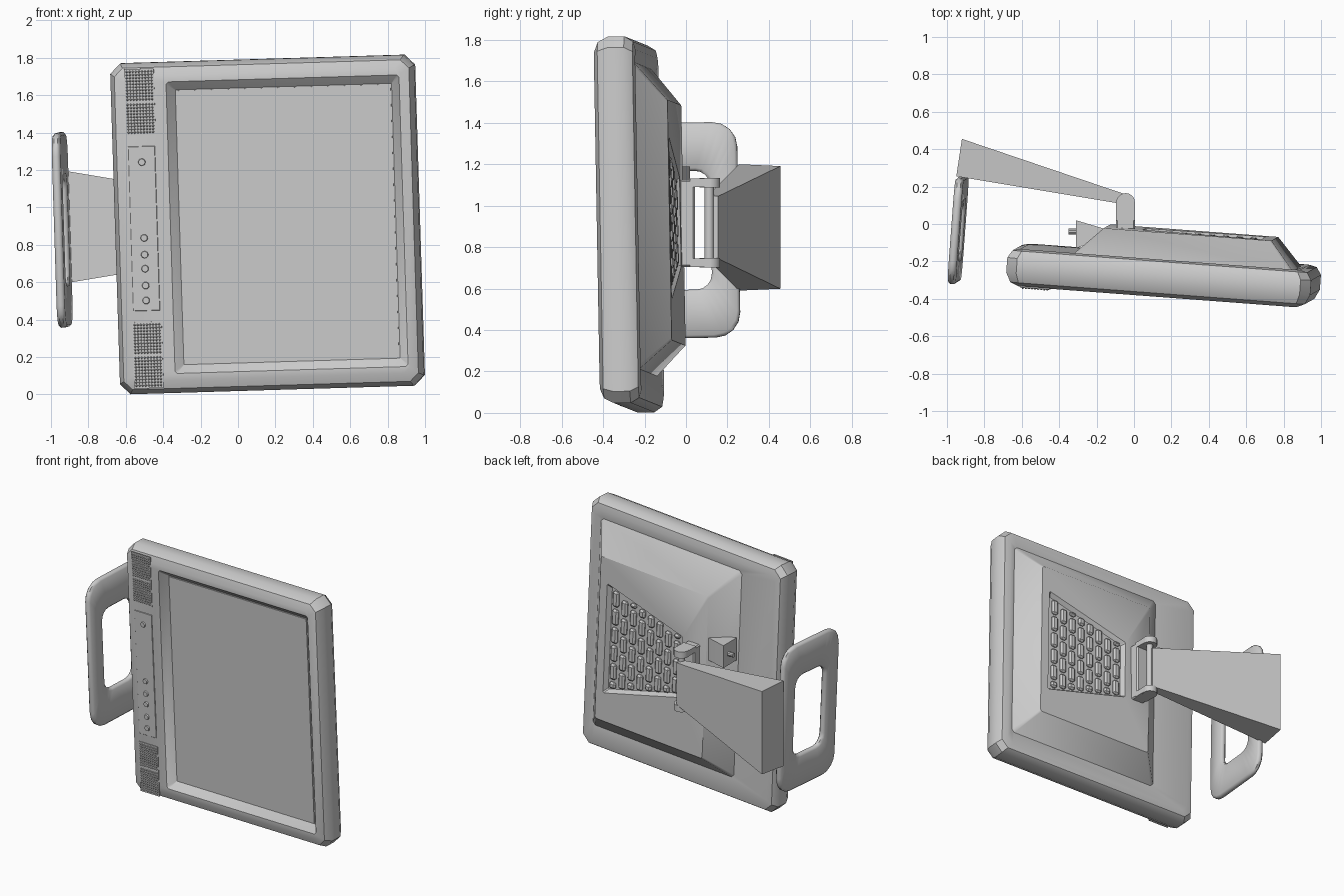
import bpy, bmesh, math
from mathutils import Matrix, Vector, Euler

cube = bpy.data.objects.get("Cube")
if cube:
    bpy.data.objects.remove(cube, do_unlink=True)

grey = bpy.data.materials.new("plain grey")
grey.use_nodes = True
grey.diffuse_color = (0.6, 0.6, 0.6, 1)
grey.node_tree.nodes["Principled BSDF"].inputs["Base Color"].default_value = (0.6, 0.6, 0.6, 1)

# The display and wall ring share a slight tilt
TILT = Euler((0.02, -0.03, -0.075)).to_matrix().to_4x4()
DISPLAY = Matrix.Translation((0.15, -0.375, 0.907)) @ TILT
RING = Matrix.Translation((-0.94, -0.03, 0.88)) @ TILT
WORLD = Matrix.Identity(4)


def finish(name, bm, matrix=WORLD, angle=35):
    bmesh.ops.recalc_face_normals(bm, faces=bm.faces)
    bm.transform(matrix)
    mesh = bpy.data.meshes.new(name)
    bm.to_mesh(mesh)
    bm.free()
    mesh.materials.append(grey)
    mesh.shade_smooth()
    mesh.set_sharp_from_angle(angle=math.radians(angle))
    obj = bpy.data.objects.new(name, mesh)
    bpy.context.collection.objects.link(obj)
    return obj


def loop(x0, x1, h0, h1, r, y, cz=0, n=1):
    """Rounded trapezoid in the xz plane; n=1 chamfers the corners."""
    corners = [(x1 - r, h1 - r), (x0 + r, h0 - r), (x0 + r, r - h0), (x1 - r, r - h1)]
    points = []
    for k, (cx, c) in enumerate(corners):
        for i in range(n + 1):
            a = (k + i / n) * math.pi / 2
            points.append(Vector((cx + r * math.cos(a), y, cz + c + r * math.sin(a))))
    return points


def rect(hw, hh, r, y, cx=0, cz=0, n=1):
    return loop(cx - hw, cx + hw, hh, hh, r, y, cz, n)


def loft(loops, closed=False):
    bm = bmesh.new()
    rings = [[bm.verts.new(p) for p in pts] for pts in loops]
    pairs = list(zip(rings, rings[1:]))
    if closed:
        pairs.append((rings[-1], rings[0]))
    else:
        bm.faces.new(rings[0])
        bm.faces.new(rings[-1])
    for a, b in pairs:
        for i in range(len(a)):
            j = (i + 1) % len(a)
            bm.faces.new((a[i], a[j], b[j], b[i]))
    return bm


def add_box(bm, center, size):
    m = Matrix.Translation(center) @ Matrix.Diagonal((*size, 1))
    return bmesh.ops.create_cube(bm, size=1, matrix=m)["verts"]


def add_cone(bm, center, r1, r2, depth, sides, axis="Z"):
    rot = {"Z": WORLD, "Y": Matrix.Rotation(math.pi / 2, 4, "X"),
           "X": Matrix.Rotation(math.pi / 2, 4, "Y")}[axis]
    bmesh.ops.create_cone(bm, cap_ends=True, segments=sides, radius1=r1, radius2=r2,
                          depth=depth, matrix=Matrix.Translation(center) @ rot)


def bevel(bm, width, segments=1):
    edges = [e for e in bm.edges if e.calc_face_angle(0) > 0.6]
    bmesh.ops.bevel(bm, geom=edges, offset=width, segments=segments, affect="EDGES", profile=0.5)


# Display housing: screen recess, rounded frame, rear bulge and vent recess
finish("display_housing", loft([
    rect(0.58, 0.735, 0.002, 0.05, cx=0.1125),
    rect(0.625, 0.78, 0.012, 0.0, cx=0.1125),
    rect(0.745, 0.815, 0.03, 0.0),
    rect(0.79, 0.86, 0.045, 0.02),
    rect(0.815, 0.885, 0.055, 0.07),
    rect(0.815, 0.885, 0.055, 0.15),
    rect(0.79, 0.86, 0.05, 0.19),
    rect(0.75, 0.82, 0.04, 0.2),
    rect(0.59, 0.74, 0.02, 0.19, cx=0.12, cz=0.02),
    rect(0.45, 0.58, 0.012, 0.34, cx=0.13),
    loop(-0.12, 0.52, 0.22, 0.39, 0.008, 0.34, cz=0.01),
    loop(-0.1, 0.5, 0.205, 0.365, 0.006, 0.31, cz=0.01),
]), DISPLAY)

# Screen panel
bm = bmesh.new()
add_box(bm, (0.1125, 0.049, 0), (1.15, 0.008, 1.46))
finish("screen", bm, DISPLAY)

# Staggered vent slats inside the recess
bm = bmesh.new()
for col in range(8):
    x = -0.06 + col * 0.074
    half = 0.2 + (x + 0.1) * 0.265
    z = -half - (0.065 if col % 2 else 0)
    while z < half:
        low, high = max(z, -half), min(z + 0.112, half)
        if high - low > 0.03:
            add_box(bm, (x, 0.318, (low + high) / 2 + 0.01), (0.05, 0.03, high - low))
        z += 0.13
bevel(bm, 0.012)
finish("vent_slats", bm, DISPLAY)

# Speaker grilles, each in two halves of small studs
for side, name in ((0.677, "upper_speaker"), (-0.677, "lower_speaker")):
    bm = bmesh.new()
    add_box(bm, (-0.655, 0, side), (0.158, 0.008, 0.355))
    for half in (-0.088, 0.088):
        for col in range(9):
            for row in range(10):
                p = (-0.655 + (col - 4) * 0.0165, -0.007, side + half + (row - 4.5) * 0.0165)
                add_cone(bm, p, 0.0075, 0.002, 0.007, 4, "Y")
    finish(name, bm, DISPLAY)

# Control strip and its round buttons
bm = bmesh.new()
add_box(bm, (-0.655, 0, 0), (0.145, 0.008, 0.88))
bevel(bm, 0.002)
finish("control_strip", bm, DISPLAY)
bm = bmesh.new()
for z in (0.355, -0.05, -0.14, -0.215, -0.305, -0.385):
    add_cone(bm, (-0.655, -0.006, z), 0.021, 0.017, 0.014, 14, "Y")
finish("buttons", bm, DISPLAY)

# Connector wedge and small plug on the rear
bm = bmesh.new()
outline = [(-0.31, 0.02), (-0.31, -0.13), (-0.12, -0.06), (-0.16, -0.025)]
base = [Vector((x, y, 1.03)) for x, y in outline]
bm = loft([base, [p + Vector((0, 0, 0.16)) for p in base]])
finish("connector_wedge", bm)
bm = bmesh.new()
add_cone(bm, (-0.325, -0.04, 1.11), 0.016, 0.016, 0.05, 10, "X")
finish("connector_plug", bm)

# Hinge: bracket, two links with round ends, and a pin
bm = bmesh.new()
add_box(bm, (-0.045, 0.005, 0.915), (0.1, 0.075, 0.42))
bevel(bm, 0.008)
finish("hinge_bracket", bm)
for z, name in ((1.11, "upper_hinge_link"), (0.725, "lower_hinge_link")):
    bm = bmesh.new()
    add_box(bm, (-0.045, 0.07, z), (0.1, 0.1, 0.04))
    add_cone(bm, (-0.045, 0.115, z), 0.05, 0.05, 0.046, 20)
    finish(name, bm)
bm = bmesh.new()
add_cone(bm, (-0.045, 0.112, 0.917), 0.022, 0.022, 0.38, 16)
finish("hinge_pin", bm)

# Swing arm widening towards the wall ring
ends = [((-0.05, 0.105), (-0.035, 0.155), 0.155), ((-0.95, 0.255), (-0.92, 0.455), 0.305)]
sections = []
for (xa, ya), (xb, yb), h in ends:
    k = h * 0.97
    sections.append([Vector(p) for p in ((xa, ya, 0.895 - h), (xb, yb, 0.895 - k),
                                         (xb, yb, 0.895 + k), (xa, ya, 0.895 + h))])
bm = loft(sections)
bevel(bm, 0.012)
finish("swing_arm", bm)

# Wall ring: rounded frame turned to face sideways
T = 0.0225
bm = loft([
    rect(0.272, 0.507, 0.115, -T, n=4),
    rect(0.285, 0.52, 0.12, 0.013 - T, n=4),
    rect(0.285, 0.52, 0.12, T - 0.013, n=4),
    rect(0.272, 0.507, 0.115, T, n=4),
    rect(0.165, 0.3, 0.08, T, n=4),
    rect(0.152, 0.287, 0.075, T - 0.013, n=4),
    rect(0.152, 0.287, 0.075, 0.013 - T, n=4),
    rect(0.165, 0.3, 0.08, -T, n=4),
], closed=True)
finish("wall_ring", bm, RING @ Matrix.Rotation(math.pi / 2, 4, "Z"), 50)
